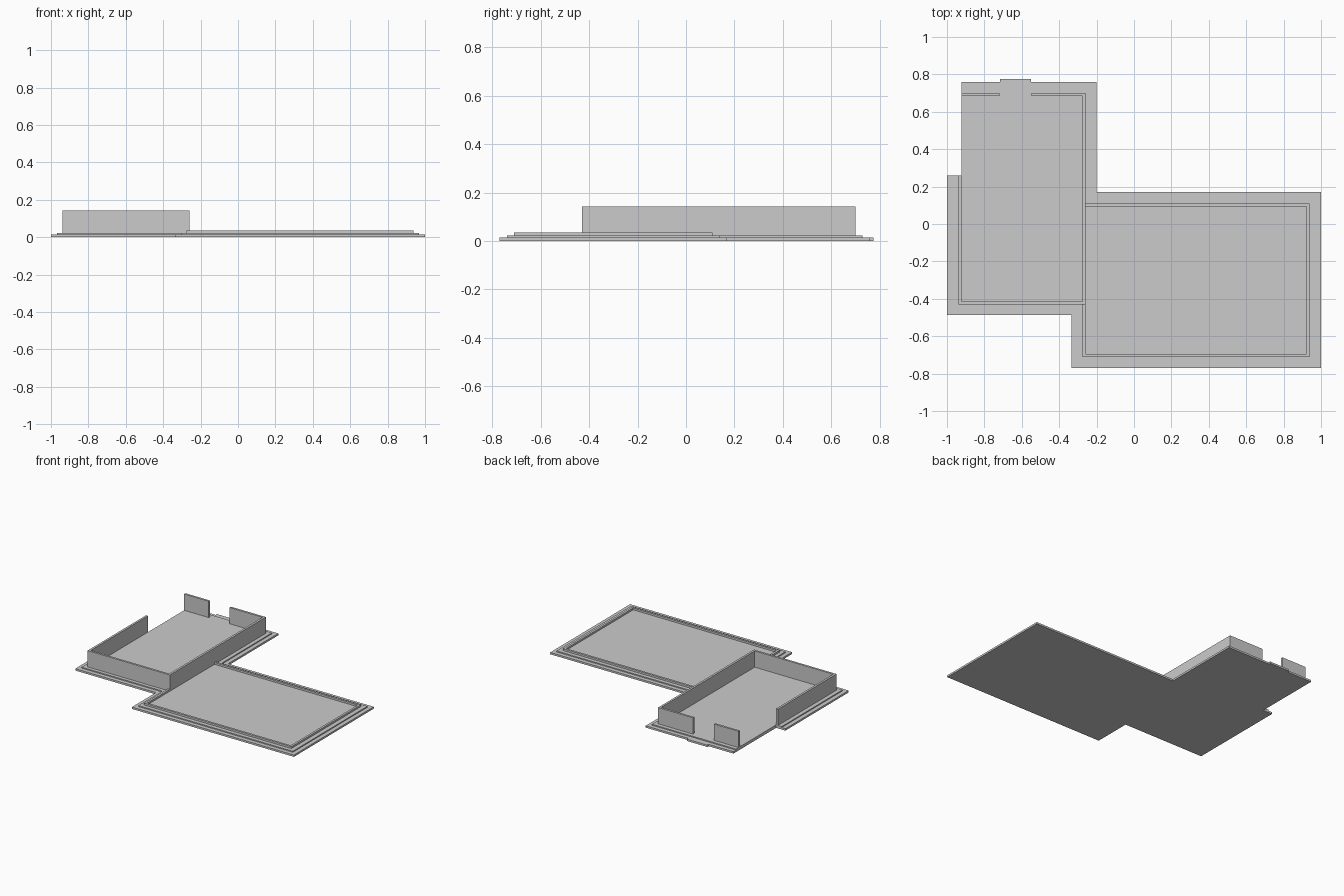
import bpy, bmesh

if "Cube" in bpy.data.objects:
    bpy.data.objects.remove(bpy.data.objects["Cube"])


def prism(name, outline, z0, z1):
    """Extrude a plan outline between two heights."""
    bm = bmesh.new()
    face = bm.faces.new([bm.verts.new((x, y, z0)) for x, y in outline])
    ext = bmesh.ops.extrude_face_region(bm, geom=[face])
    top = [v for v in ext["geom"] if isinstance(v, bmesh.types.BMVert)]
    bmesh.ops.translate(bm, verts=top, vec=(0, 0, z1 - z0))
    bmesh.ops.recalc_face_normals(bm, faces=bm.faces)
    me = bpy.data.meshes.new(name)
    bm.to_mesh(me)
    bm.free()
    ob = bpy.data.objects.new(name, me)
    bpy.context.collection.objects.link(ob)
    return ob


def box(name, x0, x1, y0, y1, z0, z1):
    return prism(name, [(x0, y0), (x1, y0), (x1, y1), (x0, y1)], z0, z1)


def footprint(i, step):
    """Plan of both wings, inset by i; the broken-off left side stays flush."""
    back = [(-0.2 - i, 0.76 - i)]
    if step:  # doorstep projecting at the back entrance
        back += [(-0.55, 0.76), (-0.55, 0.775), (-0.717, 0.775), (-0.717, 0.76)]
    return [(-1 + i, -0.487 + i), (-0.335 + i, -0.487 + i), (-0.335 + i, -0.77 + i),
            (1 - i, -0.77 + i), (1 - i, 0.17 - i), (-0.2 - i, 0.17 - i),
            *back, (-0.923, 0.76 - i), (-0.923, 0.258), (-1 + i, 0.258)]


Z1, Z2, RIM, TOP, T = 0.014, 0.022, 0.036, 0.143, 0.016

# Stepped foundation
prism("lower_step", footprint(0, True), 0, Z1)
prism("upper_step", footprint(0.031, False), Z1, Z2)

# Tall walls of the left room, open at the back-left corner and doorway
L, R, F, B = -0.939, -0.26, -0.43, 0.70
prism("tall_wall", [(L, 0.258), (L, F), (R, F), (R, B), (-0.547, B), (-0.547, B - T),
                    (R - T, B - T), (R - T, F + T), (L + T, F + T), (L + T, 0.258)],
      Z2, TOP)
box("door_side_wall", -0.923, -0.72, B - T, B, Z2, TOP)

# Low kerb around the right room
l, r, f, b = -0.276, 0.937, -0.71, 0.11
prism("low_kerb", [(R, b), (r, b), (r, f), (l, f), (l, F), (l + T, F), (l + T, f + T),
                   (r - T, f + T), (r - T, b - T), (R, b - T)], Z2, RIM)
